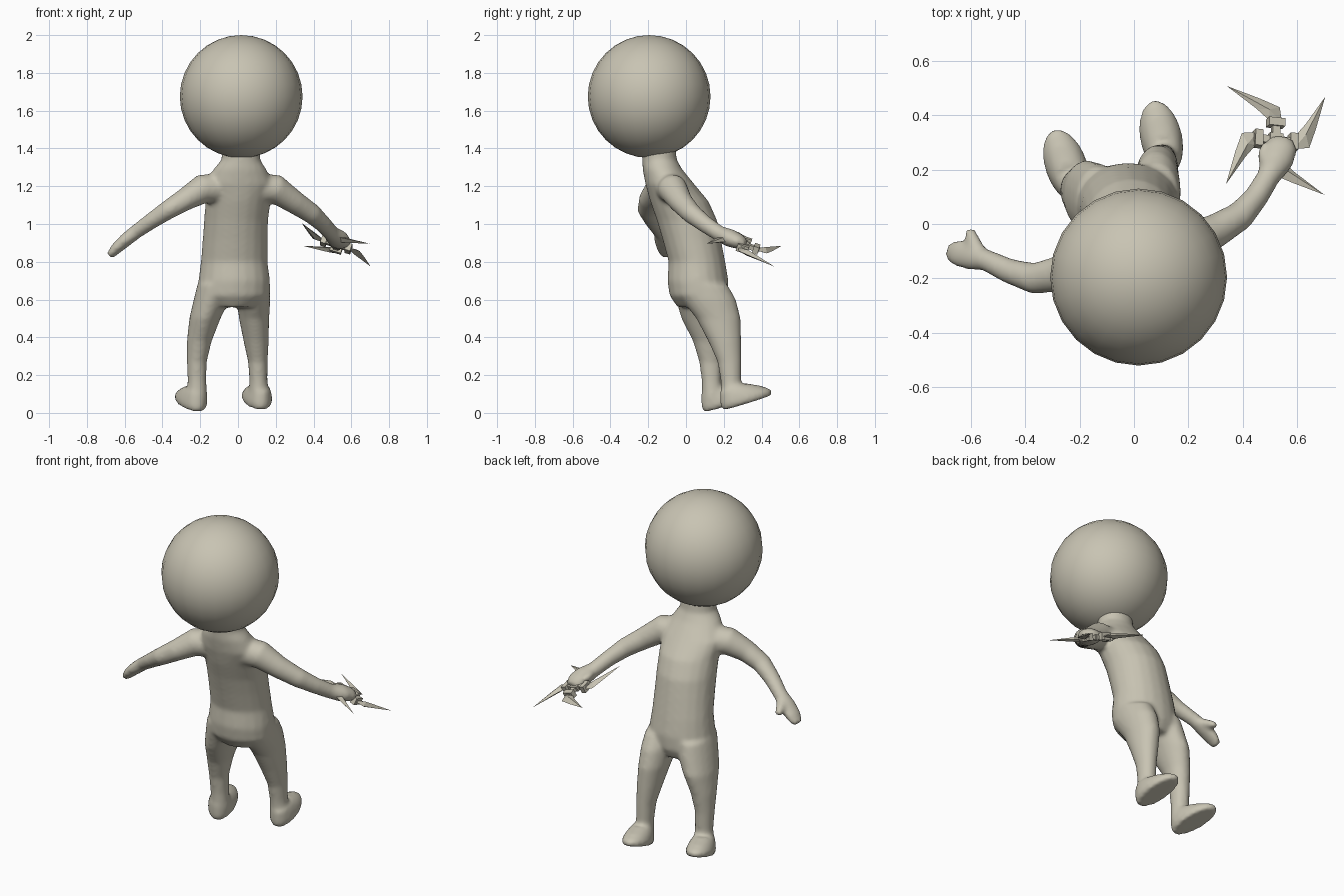
import bpy
import bmesh
import math
from mathutils import Vector, Matrix

cube = bpy.data.objects.get("Cube")
if cube:
    bpy.data.objects.remove(cube, do_unlink=True)

clay = bpy.data.materials.new("warm_grey_clay")
clay.use_nodes = True
COLOUR = (0.58, 0.55, 0.45, 1)
clay.diffuse_color = COLOUR
bsdf = clay.node_tree.nodes["Principled BSDF"]
bsdf.inputs["Base Color"].default_value = COLOUR
bsdf.inputs["Roughness"].default_value = 0.8
SIDES = 20


def finish(bm, name):
    bmesh.ops.recalc_face_normals(bm, faces=bm.faces)
    mesh = bpy.data.meshes.new(name)
    bm.to_mesh(mesh)
    bm.free()
    mesh.materials.append(clay)
    obj = bpy.data.objects.new(name, mesh)
    bpy.context.collection.objects.link(obj)
    return obj


def bridge(bm, rings):
    rings = [[bm.verts.new(p) for p in ring] for ring in rings]
    n = len(rings[0])
    for a, b in zip(rings, rings[1:]):
        for i in range(n):
            j = (i + 1) % n
            bm.faces.new((a[i], a[j], b[j], b[i]))
    bm.faces.new(rings[0][::-1])
    bm.faces.new(rings[-1])


def ellipse(centre, side, up):
    angles = [math.tau * i / SIDES for i in range(SIDES)]
    return [centre + side * math.cos(a) + up * math.sin(a) for a in angles]


def loft(bm, sections, frame=Matrix()):
    """Stack of level ellipses: x, y, z, half width, half depth."""
    bridge(bm, [[frame @ p for p in ellipse(Vector((x, y, z)), Vector((rx, 0, 0)),
                                            Vector((0, ry, 0)))]
                for x, y, z, rx, ry in sections])


def limb(bm, sections):
    """Ellipses square to a path: x, y, z, half width, half thickness."""
    pts = [Vector(s[:3]) for s in sections]
    rings = []
    for i, s in enumerate(sections):
        t = (pts[min(i + 1, len(pts) - 1)] - pts[max(i - 1, 0)]).normalized()
        side = t.cross(Vector((0, 0, 1))).normalized()
        rings.append(ellipse(pts[i], side * s[3], side.cross(t) * s[4]))
    bridge(bm, rings)


body = bmesh.new()

# Torso and neck
loft(body, [
    (-.025, .075, .56, .13, .12), (-.026, .068, .62, .195, .155),
    (-.02, .063, .70, .19, .162), (-.02, .058, .80, .177, .15),
    (-.015, .03, .92, .172, .155), (-.01, .005, 1.02, .17, .16),
    (0, -.035, 1.12, .172, .155), (.005, -.085, 1.21, .185, .13),
    (.01, -.125, 1.29, .14, .105), (.015, -.14, 1.34, .103, .092),
    (.017, -.15, 1.45, .1, .09)])

# Legs
loft(body, [
    (-.125, .07, .68, .09, .14), (-.14, .085, .60, .095, .14),
    (-.175, .105, .50, .083, .13), (-.205, .122, .38, .066, .086),
    (-.218, .13, .27, .053, .06), (-.217, .135, .17, .05, .052),
    (-.217, .14, .07, .055, .055)])
loft(body, [
    (.08, .08, .68, .09, .14), (.082, .12, .60, .09, .145),
    (.085, .172, .50, .08, .118), (.096, .205, .38, .067, .088),
    (.105, .23, .27, .052, .064), (.108, .238, .17, .048, .055),
    (.112, .245, .08, .055, .055)])

# Feet, with soles tipped up at the toes
for place, yaw in (((-.252, .222, .044), 19), ((.098, .325, .054), 12)):
    frame = (Matrix.Translation(place) @ Matrix.Rotation(math.radians(yaw), 4, 'Z')
             @ Matrix.Rotation(math.radians(17), 4, 'X'))
    loft(body, [
        (0, 0, 0, .072, .14), (0, 0, .03, .079, .144),
        (0, -.02, .065, .07, .115), (0, -.05, .1, .056, .075)], frame)

# Arms
limb(body, [
    (-.08, -.1, 1.19, .08, .08), (-.19, -.14, 1.185, .078, .078),
    (-.28, -.185, 1.13, .066, .06), (-.37, -.2, 1.075, .057, .051),
    (-.46, -.172, 1.015, .046, .043), (-.545, -.132, .955, .04, .038),
    (-.595, -.118, .915, .052, .036), (-.645, -.107, .87, .05, .03),
    (-.68, -.1, .83, .034, .02)])
limb(body, [
    (.09, -.09, 1.19, .08, .08), (.2, -.07, 1.185, .078, .078),
    (.3, -.025, 1.115, .063, .062), (.39, .03, 1.055, .054, .054),
    (.45, .1, 1.0, .045, .046), (.495, .175, .95, .043, .042),
    (.525, .235, .925, .062, .048), (.54, .285, .905, .062, .04),
    (.545, .315, .89, .04, .025)])

# Thumbs
limb(body, [(-.575, -.1, .93, .032, .028), (-.592, -.058, .915, .026, .024),
            (-.605, -.02, .895, .02, .018)])
limb(body, [(.495, .21, .945, .032, .028), (.475, .255, .945, .024, .022),
            (.485, .295, .935, .018, .018)])

figure = finish(body, "body")
blend = figure.modifiers.new("blend_parts", 'REMESH')
blend.mode = 'VOXEL'
blend.voxel_size = 0.011
blend.use_smooth_shade = True
soften = figure.modifiers.new("soften_joins", 'SMOOTH')
soften.factor = 0.5
soften.iterations = 10

# Head
ball = bmesh.new()
bmesh.ops.create_uvsphere(ball, u_segments=24, v_segments=16, radius=0.325,
                          matrix=Matrix.Translation((.017, -.195, 1.675)))
for face in ball.faces:
    face.smooth = True
finish(ball, "head")

# Throwing star: hub, four shafts with collars, four curved blades
east = Vector((.33, -.036, -.1)).normalized()
north = Vector((-.03, .394, -.12))
north = (north - east * north.dot(east)).normalized()
plane = Matrix((east, north, east.cross(north))).transposed().to_4x4()
plane = Matrix.Translation((.52, .307, .89)) @ plane
star = bmesh.new()


def block(frame, x, size):
    m = frame @ Matrix.Translation((x, 0, 0)) @ Matrix.Diagonal((*size, 1))
    bmesh.ops.create_cube(star, size=1, matrix=m)


OUTLINE = [(.07, -.025), (.13, -.015), (.155, .06), (.19, .19), (.115, .075), (.075, .025)]
for k in range(4):
    arm = plane @ Matrix.Rotation(k * math.pi / 2, 4, 'Z')
    block(arm, .04, (.09, .028, .024))
    block(arm, .068, (.03, .062, .04))
    rim = [star.verts.new(arm @ Vector((x, y, 0))) for x, y in OUTLINE]
    for h in (.016, -.016):
        ridge = star.verts.new(arm @ Vector((.112, .03, h)))
        for a, b in zip(rim, rim[1:] + rim[:1]):
            star.faces.new((a, b, ridge))
block(plane, 0, (.05, .05, .03))
finish(star, "throwing_star")
